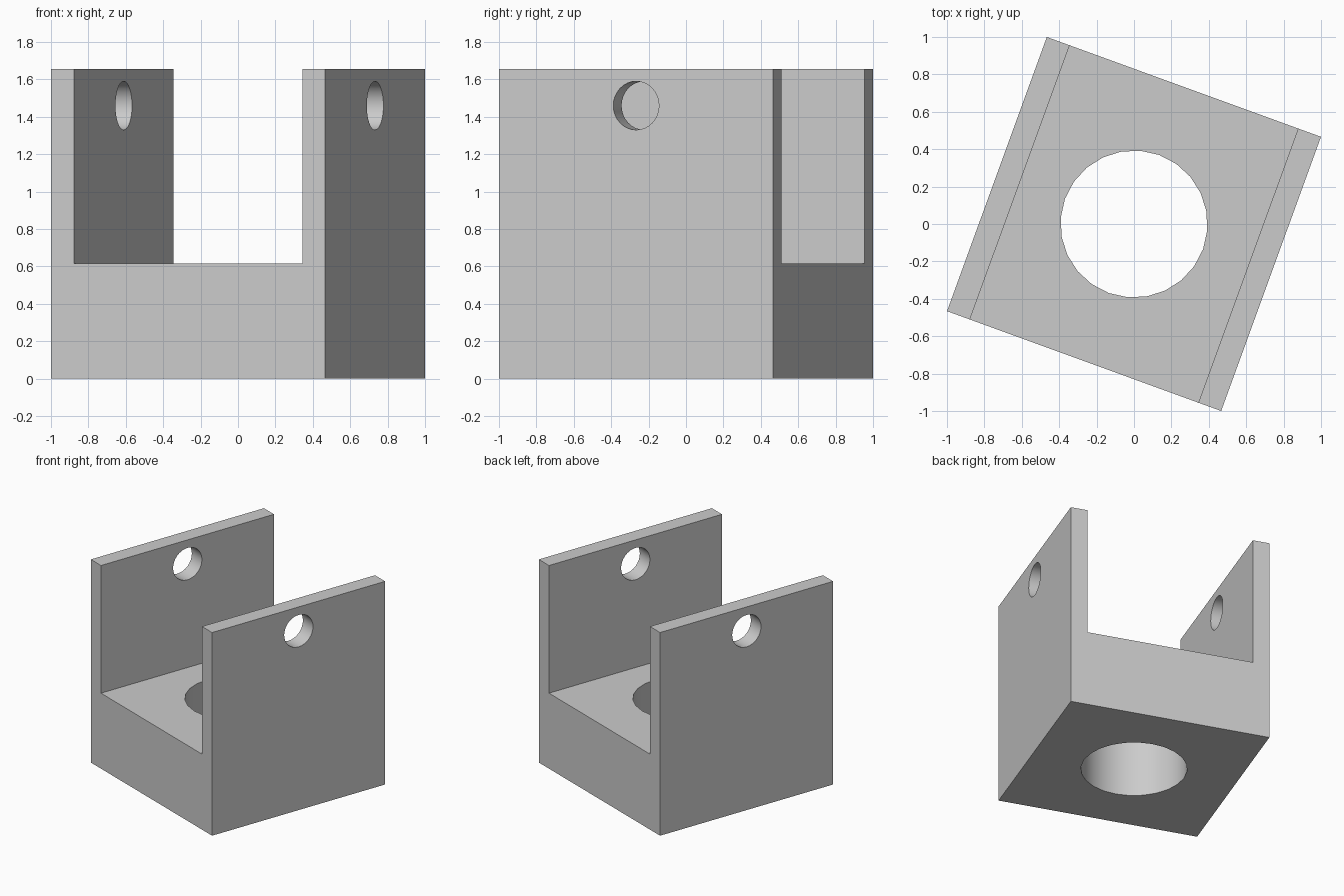
import bpy
from math import radians, pi

cube = bpy.data.objects.get("Cube")
if cube:
    bpy.data.objects.remove(cube, do_unlink=True)

SIDE, HEIGHT, FLOOR, WALL = 1.56, 1.655, 0.615, 0.13
TURN = radians(-20)

grey = bpy.data.materials.new("light grey")
grey.use_nodes = True
colour = (0.6, 0.6, 0.6, 1)
grey.diffuse_color = colour
grey.node_tree.nodes["Principled BSDF"].inputs["Base Color"].default_value = colour


def cutter(name, radius, depth, z, sides, tilt=0):
    """Hidden cylinder for boring a hole."""
    bpy.ops.mesh.primitive_cylinder_add(vertices=sides, radius=radius, depth=depth,
                                        location=(0, 0, z), rotation=(0, tilt, TURN))
    obj = bpy.context.object
    obj.name = name
    obj.hide_render = True
    return obj


# U-shaped bracket: profile extruded along its depth
h, inner = SIDE / 2, SIDE / 2 - WALL
profile = [(-h, 0), (h, 0), (h, HEIGHT), (inner, HEIGHT),
           (inner, FLOOR), (-inner, FLOOR), (-inner, HEIGHT), (-h, HEIGHT)]
n = len(profile)
verts = [(x, y, z) for y in (-h, h) for x, z in profile]
faces = [list(range(n)), list(range(2 * n - 1, n - 1, -1))]
faces += [(i, i + n, (i + 1) % n + n, (i + 1) % n) for i in range(n)]
mesh = bpy.data.meshes.new("bracket")
mesh.from_pydata(verts, [], faces)
mesh.materials.append(grey)
bracket = bpy.data.objects.new("bracket", mesh)
bracket.rotation_euler.z = TURN
bpy.context.collection.objects.link(bracket)

# Base bore and the pin hole through both walls
cutters = [cutter("base_bore_cutter", 0.393, 2, 0.3, 24),
           cutter("pin_hole_cutter", 0.13, 3, 1.46, 32, pi / 2)]
for tool in cutters:
    tool.data.materials.append(grey)
    mod = bracket.modifiers.new(tool.name, "BOOLEAN")
    mod.operation = "DIFFERENCE"
    mod.solver = "EXACT"
    mod.object = tool

# Apply the cuts, remove the cutters, smooth the hole walls
bpy.ops.object.select_all(action="DESELECT")
bracket.select_set(True)
bpy.context.view_layer.objects.active = bracket
for tool in cutters:
    bpy.ops.object.modifier_apply(modifier=tool.name)
    bpy.data.objects.remove(tool, do_unlink=True)
bpy.ops.object.shade_smooth_by_angle(angle=radians(30))
